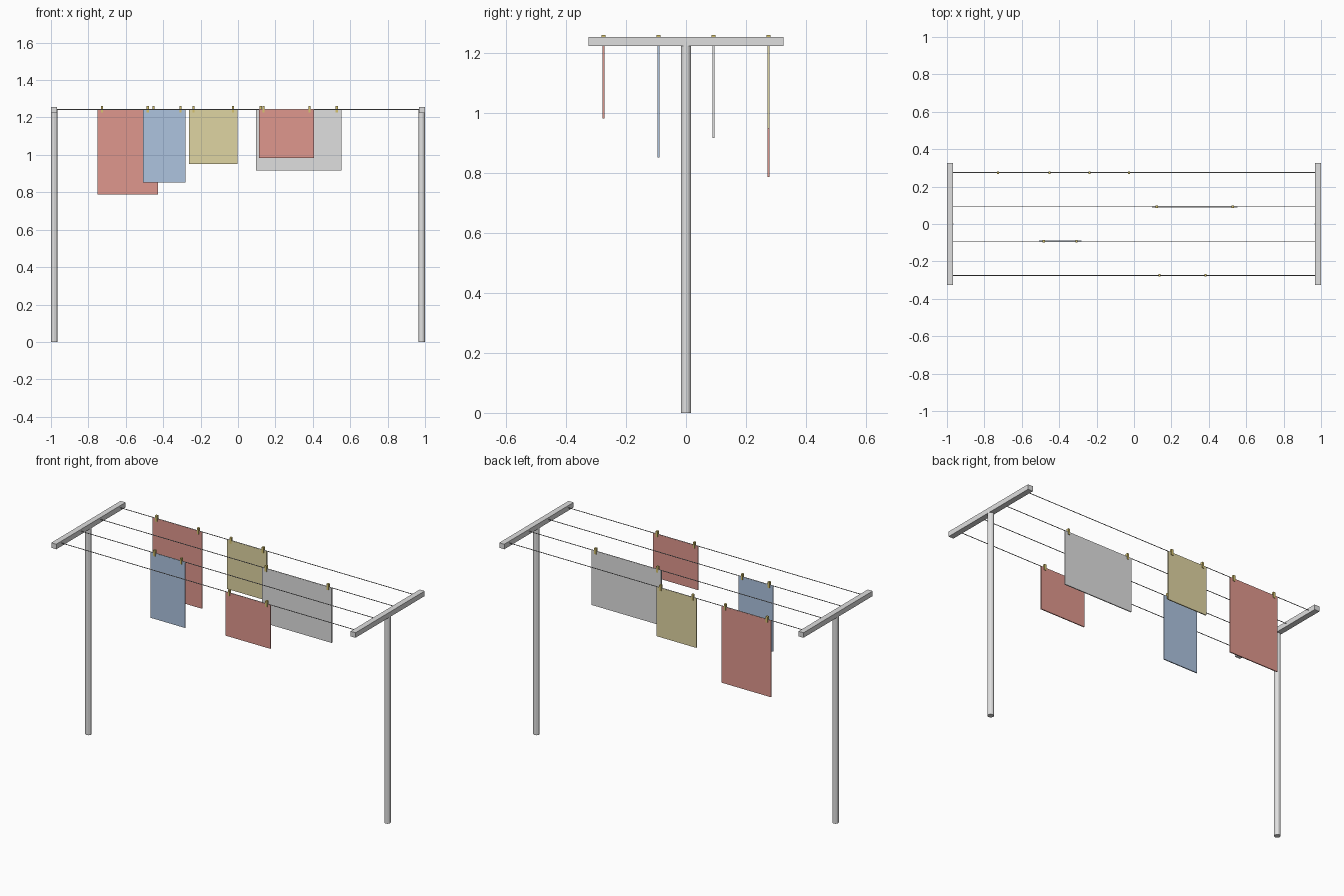
import bpy
from math import pi

cube = bpy.data.objects.get("Cube")
if cube:
    bpy.data.objects.remove(cube, do_unlink=True)


def material(name, r, g, b):
    m = bpy.data.materials.new(name)
    m.use_nodes = True
    m.diffuse_color = (r, g, b, 1)
    m.node_tree.nodes["Principled BSDF"].inputs["Base Color"].default_value = (r, g, b, 1)
    return m


steel = material("steel", 0.74, 0.74, 0.74)
cord = material("cord grey", 0.4, 0.4, 0.4)
red = material("faded red", 0.74, 0.31, 0.27)
blue = material("soft blue", 0.42, 0.55, 0.74)
yellow = material("straw yellow", 0.74, 0.66, 0.36)
white = material("off white", 0.74, 0.74, 0.74)
wood = material("peg yellow", 0.68, 0.55, 0.16)


def finish(name, mat):
    ob = bpy.context.object
    ob.name = ob.data.name = name
    ob.data.materials.append(mat)
    return ob


def box(name, mat, center, size):
    bpy.ops.mesh.primitive_cube_add(size=1, location=center)
    bpy.context.object.scale = size
    bpy.ops.object.transform_apply(location=False, rotation=False, scale=True)
    return finish(name, mat)


def rod(name, mat, center, radius, length, sides, turn=(0, 0, 0)):
    bpy.ops.mesh.primitive_cylinder_add(vertices=sides, radius=radius, depth=length,
                                        location=center, rotation=turn)
    return finish(name, mat)


POST_X, BAR_W, LINE_Z = 0.983, 0.033, 1.243
POST_TOP = 1.24

# T-shaped end supports
for side, sx in (("right", -1), ("left", 1)):
    rod(side + "_post", steel, (sx * POST_X, 0, POST_TOP / 2), 0.0175, POST_TOP, 12)
    box(side + "_crossbar", steel, (sx * POST_X, 0, 1.24), (BAR_W, 0.65, 0.03))

# Four washing lines
lines = [-0.275, -0.092, 0.092, 0.275]
for i, y in enumerate(lines):
    rod(f"washing_line_{i + 1}", cord, (0, y, LINE_Z), 0.002, 2 * POST_X, 6, (0, pi / 2, 0))

# Hanging cloths: name, material, line, left edge, right edge, hem height
cloths = [
    ("large_red_towel", red, 3, -0.752, -0.427, 0.788),
    ("blue_towel", blue, 1, -0.508, -0.282, 0.853),
    ("yellow_cloth", yellow, 3, -0.263, -0.002, 0.95),
    ("white_sheet", white, 2, 0.097, 0.553, 0.917),
    ("small_red_cloth", red, 0, 0.112, 0.407, 0.983),
]
for name, mat, line, x0, x1, hem in cloths:
    y = lines[line]
    box(name, mat, ((x0 + x1) / 2, y, (hem + LINE_Z) / 2), (x1 - x0, 0.006, LINE_Z - hem))
    # A peg near each upper corner
    for side, x in (("right", x0 + 0.025), ("left", x1 - 0.025)):
        box(f"{name}_{side}_peg", wood, (x, y, 1.244), (0.012, 0.014, 0.035))
